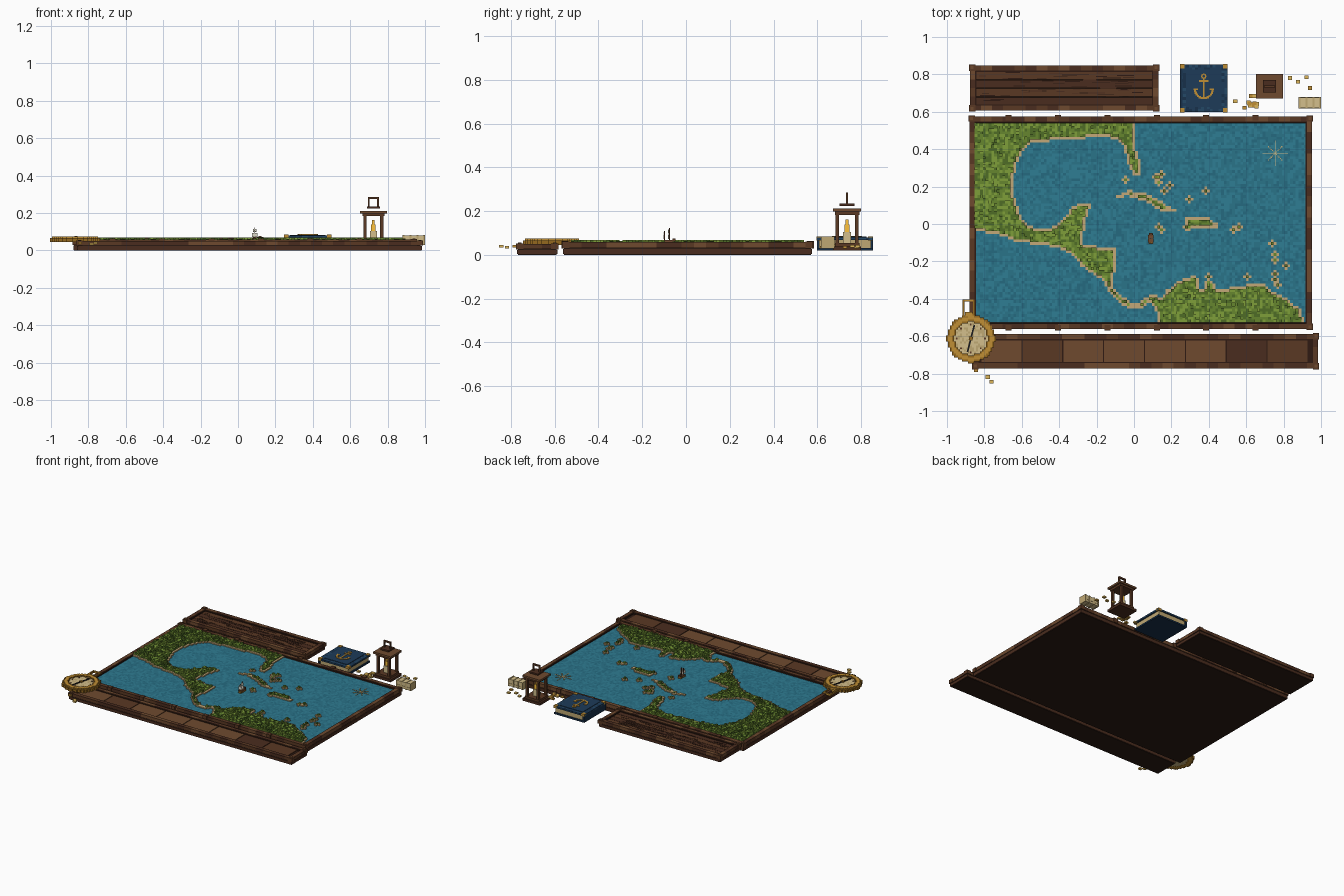
import bpy, bmesh, math, random

if "Cube" in bpy.data.objects:
    bpy.data.objects.remove(bpy.data.objects["Cube"])

random.seed(4)
HEX = dict(dark="2b1b13", wood1="4a2c1e", wood2="5a3823", wood3="6e4a2f", streak="2e1a12",
           sea1="2a7389", sea2="2f7d93", sea3="256a80", green1="66862e", green2="7f9f3a", green3="4e6c26",
           sand="c3a878", gold1="c08f35", gold2="94681f", gold3="dcb55a", paper="d3bf8c", paper2="bfa873",
           navy1="1d3b58", navy2="244866", navy3="17304a", black="1a1a1c", flame="ffc23c", sail="dcd8c8")
NAMES = list(HEX)


def linear(c):
    return c / 12.92 if c < 0.04045 else ((c + 0.055) / 1.055) ** 2.4


MATS = {}
for key, h in HEX.items():
    MATS[key] = bpy.data.materials.new(key)
    MATS[key].diffuse_color = [linear(int(h[i:i + 2], 16) / 255) for i in (0, 2, 4)] + [1]


def boxes(name, items):
    """One object from (x0, x1, y0, y1, z0, z1, colour) boxes."""
    used = sorted({b[6] for b in items})
    verts, faces, idx = [], [], []
    for x0, x1, y0, y1, z0, z1, m in items:
        n = len(verts)
        verts += [(x, y, z) for z in (z0, z1) for x, y in ((x0, y0), (x1, y0), (x1, y1), (x0, y1))]
        faces += [[n + i for i in f] for f in ((3, 2, 1, 0), (4, 5, 6, 7), (0, 1, 5, 4),
                                               (1, 2, 6, 5), (2, 3, 7, 6), (3, 0, 4, 7))]
        idx += [used.index(m)] * 6
    me = bpy.data.meshes.new(name)
    me.from_pydata(verts, [], faces)
    for m in used:
        me.materials.append(MATS[m])
    me.polygons.foreach_set("material_index", idx)
    ob = bpy.data.objects.new(name, me)
    bpy.context.collection.objects.link(ob)
    return ob


def cube(x, y, z, sx, sy, sz, m):
    """Box given by centre in plan, bottom height and full sizes."""
    return (x - sx / 2, x + sx / 2, y - sy / 2, y + sy / 2, z, z + sz, m)


def pick(kind):
    return kind + random.choice("123")


def framed_board(name, x0, x1, y0, y1, z0, z1, w):
    mid = z0 + 0.55 * (z1 - z0)
    boxes(name + "_base", [(x0 + .004, x1 - .004, y0 + .004, y1 - .004, z0, mid - .004, "dark"),
                           (x0 + .008, x1 - .008, y0 + .008, y1 - .008, mid - .005, mid + .004, "dark")])
    boxes(name + "_skirt", [(x0, x1, y0, y0 + .01, z0 + .003, mid - .005, "wood1"),
                            (x0, x1, y1 - .01, y1, z0 + .003, mid - .005, "wood1"),
                            (x0, x0 + .01, y0, y1, z0 + .003, mid - .005, "wood1"),
                            (x1 - .01, x1, y0, y1, z0 + .003, mid - .005, "wood1")])
    rails = []
    nx, ny = max(2, round((x1 - x0) / .06)), max(2, round((y1 - y0) / .06))
    for i in range(nx):
        a, b = x0 + (x1 - x0) * i / nx, x0 + (x1 - x0) * (i + 1) / nx
        rails += [(a, b, y0, y0 + w, mid, z1, pick("wood")), (a, b, y1 - w, y1, mid, z1, pick("wood"))]
    for i in range(ny):
        a, b = y0 + w + (y1 - y0 - 2 * w) * i / ny, y0 + w + (y1 - y0 - 2 * w) * (i + 1) / ny
        rails += [(x0, x0 + w, a, b, mid, z1, pick("wood")), (x1 - w, x1, a, b, mid, z1, pick("wood"))]
    boxes(name + "_rails", rails)
    # dark inner lip and corner blocks
    a, b, c, d, t = x0 + w, x1 - w, y0 + w, y1 - w, .006
    boxes(name + "_lip", [(a, b, c, c + t, mid, z1 - .003, "streak"), (a, b, d - t, d, mid, z1 - .003, "streak"),
                          (a, a + t, c, d, mid, z1 - .003, "streak"), (b - t, b, c, d, mid, z1 - .003, "streak")])
    boxes(name + "_corners", [cube(x, y, mid - .002, s, s, z1 - mid + .001 + h, m)
                              for x in (x0 + .012, x1 - .012) for y in (y0 + .012, y1 - .012)
                              for s, h, m in ((.034, .003, "wood2"), (.016, .007, "wood3"))])


# Three framed boards: map, title plank and lower strip
framed_board("map_board", -.88, .952, -.562, .576, 0, .058, .028)
framed_board("title_board", -.877, .13, .606, .848, .02, .07, .028)
framed_board("strip_board", -.86, .985, -.772, -.588, 0, .05, .028)
boxes("map_rail_studs", [cube(-.67 + .264 * i, y, .03, .032, .03, .034, "wood2")
                         for i in range(6) for y in (-.555, .569)])
boxes("strip_panels", [(-.818 + .2185 * i + .003, -.818 + .2185 * (i + 1) - .003, -.745, -.615, .02, .043, pick("wood"))
                       for i in range(8)] + [(-.835, .96, -.745, -.615, .02, .039, "streak")])
title = [(-.85, .103, .634 + .0465 * i, .634 + .0465 * (i + 1) - .003, .04, .06, "wood" + "1212"[i]) for i in range(4)]
for i in range(70):
    x, y = random.uniform(-.84, 0), random.uniform(.645, .81)
    title.append((x, x + random.uniform(.03, .1), y, y + .004, .05, .0615, random.choice(("streak", "wood1"))))
boxes("title_planks", title)

# Sea: flat mosaic of cells
X0, Y0, C, NX, NY = -.852, -.526, .0148, 120, 72
bm = bmesh.new()
for f in bmesh.ops.create_grid(bm, x_segments=NX, y_segments=NY, size=.5)["verts"]:
    f.co = (X0 + (f.co.x + .5) * NX * C, Y0 + (f.co.y + .5) * NY * C, .047)
for f in bm.faces:
    f.material_index = random.choice((0, 0, 1, 1, 2))
me = bpy.data.meshes.new("sea")
bm.to_mesh(me)
bm.free()
for m in ("sea1", "sea2", "sea3"):
    me.materials.append(MATS[m])
bpy.context.collection.objects.link(bpy.data.objects.new("sea", me))

# Coast outlines in hundredths of a unit
north = [(-90, 60), (0, 60), (0, 43), (4, 32), (3, 26), (0, 26), (-3, 32), (-5, 40), (-8, 45), (-21, 47), (-29, 45),
         (-40, 45), (-48, 44), (-56, 43), (-60, 38), (-63, 32), (-65, 21), (-63, 11), (-60, 3), (-56, -1), (-48, -3),
         (-40, 0), (-35, 6), (-33, 10), (-23, 11), (-26, 2), (-27, -5), (-28, -11), (-10, -13), (-9, -21), (-12, -30),
         (-10, -36), (-6, -39), (1, -43), (6, -39), (12, -38), (16, -44), (13, -48), (9, -42), (2, -46), (-5, -44),
         (-13, -37), (-16, -31), (-21, -27), (-29, -22), (-31, -18), (-40, -13), (-49, -11), (-61, -10), (-72, -6),
         (-90, -2)]
south = [(13, -60), (13, -42), (18, -35), (25, -30), (33, -27), (35, -31), (36, -39), (38, -31), (41, -30), (45, -35),
         (57, -33), (69, -31), (73, -36), (81, -39), (89, -46), (93, -60)]
long_isle = [(-12, 14), (-3, 18), (8, 16), (18, 10), (25, 6), (16, 6), (8, 11), (-3, 15)]
wide_isle = [(27, 4), (38, 4), (47, -1), (38, -3), (27, -3)]
islets = [(12, 25), (15, 26), (-4, 24), (16, 17), (19, 20), (30, 13), (38, 17), (13, -2), (15, -3), (28, -2), (29, -2),
          (53, -3), (56, -2), (74, -11), (75, -16), (76, -19), (81, -23), (75, -27), (77, -32), (40, -28), (60, -28),
          (75, -30), (13, 22)]


def inside(x, y, poly):
    hit = False
    for (ax, ay), (bx, by) in zip(poly, poly[1:] + poly[:1]):
        if (ay > y) != (by > y) and x < (bx - ax) * (y - ay) / (by - ay) + ax:
            hit = not hit
    return hit


land = set()
for i in range(NX):
    for j in range(NY):
        x, y = (X0 + (i + .5) * C) * 100, (Y0 + (j + .5) * C) * 100
        if any(inside(x, y, p) for p in (north, south, long_isle, wide_isle)):
            land.add((i, j))
STEPS = ((1, 0), (-1, 0), (0, 1), (0, -1))
for x, y in islets:
    i, j = int((x / 100 - X0) / C), int((y / 100 - Y0) / C)
    land |= {(i, j)} | {(i + a, j + b) for a, b in STEPS}
ground, beach = [], []
for i, j in sorted(land):
    edge = any((i + a, j + b) not in land and 0 <= i + a < NX and 0 <= j + b < NY for a, b in STEPS)
    x, y = X0 + (i + .5) * C, Y0 + (j + .5) * C
    if edge:
        beach.append(cube(x, y, .046, C, C, .009, "sand"))
    else:
        ground.append(cube(x, y, .046, C, C, random.choice((.012, .015, .018, .023)), pick("green")))
boxes("land_blocks", ground)
boxes("beach_blocks", beach)

# Compass rose drawn on the sea
rose = []
for k in range(-7, 8):
    rose += [cube(.755 + k * .009, .378, .047, .009, .004, .003, "paper"),
             cube(.755, .378 + k * .009, .047, .004, .009, .003, "paper")]
    if abs(k) < 6:
        rose += [cube(.755 + k * .007, .378 + s * k * .007, .047, .006, .006, .003, "paper2") for s in (-1, 1)]
boxes("compass_rose", rose)

# Sailing ship
ship = [cube(.09, -.08, .047, .022, .056, .012, "gold2"), cube(.09, -.08, .057, .03, .04, .01, "wood3"),
        cube(.09, -.055, .06, .018, .014, .014, "wood2")]
for y, h in ((-.098, .05), (-.076, .062)):
    ship += [cube(.09, y, .06, .004, .004, h, "wood1"), cube(.09, y - .004, .072, .028, .003, .022, "sail"),
             cube(.09, y - .004, .097, .018, .003, h - .044, "sail")]
boxes("ship", ship)

# Pocket compass built from small blocks
CX, CY, S = -.872, -.612, .0107
dial = []
for i in range(-12, 13):
    for j in range(-12, 13):
        r, x, y = math.hypot(i, j) * S, CX + i * S, CY + j * S
        if r < .129:
            rim = r > .088
            m = ("gold2" if r > .119 or r < .098 else "gold1") if rim else random.choice(("paper", "paper", "paper2"))
            top = .066 if r > .119 else .074 if rim else .065
            dial.append(cube(x, y, .046, S, S, top - .046, m))
boxes("pocket_compass_dial", dial)
boxes("pocket_compass_ticks", [cube(CX + .075 * math.cos(a), CY + .075 * math.sin(a), .064, .009, .009, .004, "wood2")
                               for a in (k * math.pi / 4 for k in range(8))])
needle = boxes("pocket_compass_needle", [cube(0, 0, .067, .009, .15, .005, "black"), cube(0, 0, .067, .02, .02, .007, "gold2")])
needle.location = (CX, CY, 0)
needle.rotation_euler.z = -.25
boxes("pocket_compass_loop", [cube(CX - .012 + s * .028, -.448, .05, .011, .09, .014, "gold2") for s in (-1, 1)]
      + [cube(CX - .012, -.408, .05, .067, .011, .014, "gold1"), cube(CX - .012, -.483, .048, .04, .025, .02, "gold1")])

# Navy book with gold corners and anchor
BX, BY = .373, .726
cover = [cube(BX, BY, .02, .25, .256, .012, "navy3"), cube(BX - .12, BY, .02, .012, .256, .06, "navy3")]
for i in range(16):
    for j in range(16):
        cover.append(cube(BX + (i - 7.5) * .016, BY + (j - 7.5) * .016, .068, .016, .016, .012, random.choice(("navy1", "navy1", "navy2", "navy3"))))
boxes("book_cover", cover)
boxes("book_cover_panel", [cube(BX, BY, .079, .19, .2, .004, "navy1")])
boxes("book_pages", [cube(BX, BY, .032, .232, .238, .036, "paper2")])
boxes("book_corners", [cube(BX + s * .115, BY + t * .117, .066, .026, .024, .018, "gold1") for s in (-1, 1) for t in (-1, 1)])
anchor = [cube(BX, .725, .083, .009, .105, .004, "gold1"), cube(BX, .765, .083, .05, .009, .004, "gold1")]
anchor += [cube(BX + .011 * math.cos(a), .79 + .011 * math.sin(a), .083, .008, .008, .004, "gold1")
           for a in (k * math.pi / 4 for k in range(8))]
for k in range(13):
    a = math.pi * (1.05 + .9 * k / 12)
    anchor.append(cube(BX + .047 * math.cos(a), .72 + .047 * math.sin(a), .083, .012, .012, .004, "gold1"))
anchor += [cube(BX + s * .043, .72, .083, .022, .009, .004, "gold1") for s in (-1, 1)]
boxes("book_anchor", anchor)

# Lantern with candle
LX, LY = .724, .736
boxes("lantern_base", [cube(LX, LY, .02, .145, .13, .018, "wood1"), cube(LX, LY, .038, .118, .112, .016, "wood2")])
boxes("lantern_posts", [cube(LX + s * .045, LY + t * .045, .05, .017, .017, .135, "wood2") for s in (-1, 1) for t in (-1, 1)])
boxes("lantern_roof", [cube(LX, LY, .183, .118, .112, .014, "wood2"), cube(LX, LY, .197, .145, .13, .014, "wood3")])
boxes("lantern_handle", [cube(LX, LY, .224, .068, .068, .011, "wood1"), cube(LX, LY, .275, .06, .011, .011, "wood2")]
      + [cube(LX + s * .025, LY, .23, .01, .011, .05, "wood2") for s in (-1, 1)])
boxes("candle", [cube(LX, LY, .052, .036, .036, .052, "paper")])
boxes("candle_flame", [cube(LX, LY, .104, .024, .024, .034, "flame"), cube(LX, LY, .138, .013, .013, .024, "flame")])

# Banded crate
boxes("crate", [cube(.94, .648, .03, .116, .056, .05, "paper")])
boxes("crate_bands", [cube(x, .648, .028, .01, .062, .055, "paper2") for x in (.885, .922, .96, .995)]
      + [cube(.94, .648, .045, .118, .06, .006, "paper2")])

# Scattered gold pieces
spots = [(.835, .78), (.877, .76), (.922, .785), (.94, .727), (-.845, -.782), (-.782, -.818), (-.762, -.844)]
spots += [(random.uniform(.535, .665), random.uniform(.615, .69)) for _ in range(14)]
boxes("gold_pieces", [cube(x, y, random.choice((.03, .034, .038)), .022, .02, .01, random.choice(("gold1", "gold3"))) for x, y in spots])

for m in bpy.data.materials:
    if m.users and not m.is_grease_pencil:
        m.use_nodes = True
        m.node_tree.nodes["Principled BSDF"].inputs["Base Color"].default_value = m.diffuse_color
